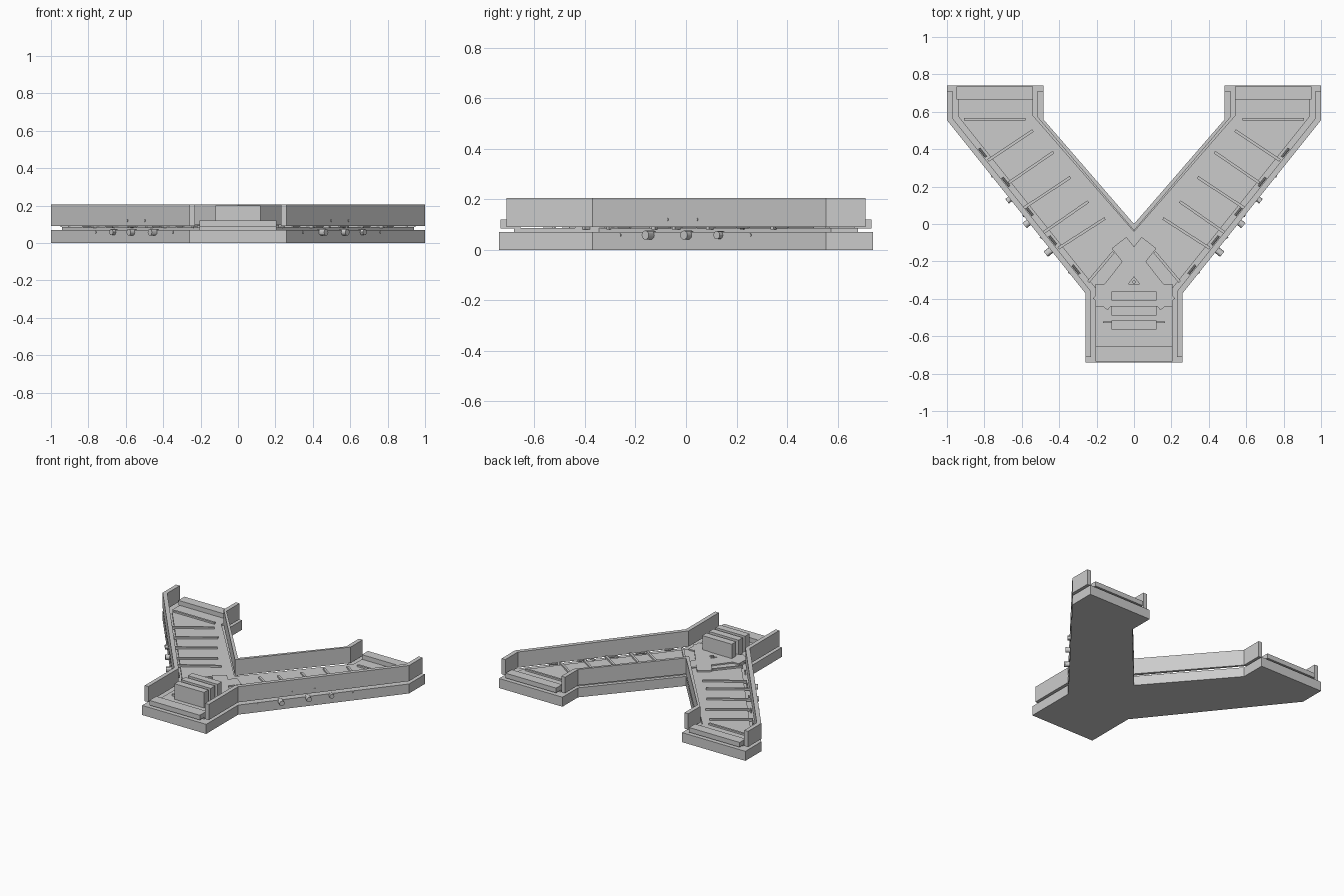
import bpy, bmesh, math
from mathutils import Vector

if "Cube" in bpy.data.objects:
    bpy.data.objects.remove(bpy.data.objects["Cube"])


def prism(name, pts, z0, z1):
    """Extrude a flat outline between two heights."""
    bm = bmesh.new()
    lo = [bm.verts.new((x, y, z0)) for x, y in pts]
    hi = [bm.verts.new((x, y, z1)) for x, y in pts]
    n = len(pts)
    bm.faces.new(lo[::-1])
    bm.faces.new(hi)
    for i in range(n):
        bm.faces.new((lo[i], lo[(i + 1) % n], hi[(i + 1) % n], hi[i]))
    bmesh.ops.recalc_face_normals(bm, faces=bm.faces)
    me = bpy.data.meshes.new(name)
    bm.to_mesh(me)
    bm.free()
    ob = bpy.data.objects.new(name, me)
    bpy.context.collection.objects.link(ob)
    return ob


def box(name, x0, x1, y0, y1, z0, z1):
    return prism(name, [(x0, y0), (x1, y0), (x1, y1), (x0, y1)], z0, z1)


def strip(name, a, b, w, z0, z1):
    """Flat bar of width w from a to b."""
    a, b = Vector(a), Vector(b)
    d = (b - a).normalized()
    n = Vector((-d.y, d.x)) * w / 2
    return prism(name, [tuple(p) for p in (a + n, a - n, b - n, b + n)], z0, z1)


def rod(name, a, b, r, sides=10):
    """Round rod between two points."""
    a, b = Vector(a), Vector(b)
    bpy.ops.mesh.primitive_cylinder_add(vertices=sides, radius=r, depth=(b - a).length,
                                        location=(a + b) / 2)
    ob = bpy.context.object
    ob.name = name
    ob.rotation_euler = (b - a).to_track_quat('Z', 'Y').to_euler()
    bpy.ops.object.shade_smooth_by_angle()
    return ob


def mirrored(half):
    """Complete an outline given its left half."""
    return half + [(-x, y) for x, y in half[::-1] if abs(x) > 1e-6]


# Forked base block
prism("base", mirrored([(-0.26, -0.74), (-0.26, -0.37), (-1, 0.555), (-1, 0.74),
                        (-0.485, 0.74), (-0.485, 0.56), (0, 0.0)]), 0, 0.07)

# Thin floor inset from the base edge
prism("floor", mirrored([(-0.205, -0.68), (-0.205, -0.345), (-0.94, 0.575), (-0.94, 0.68),
                         (-0.54, 0.68), (-0.54, 0.58), (0, -0.04)]), 0.07, 0.086)

# V-shaped inner wall
prism("inner_wall", [(-0.515, 0.71), (-0.485, 0.71), (-0.485, 0.56), (0, 0.0),
                     (0.485, 0.56), (0.485, 0.71), (0.515, 0.71), (0.515, 0.57),
                     (0, -0.035), (-0.515, 0.57)], 0.088, 0.205)

# Junction plate, low stair blocks and entrance step
box("junction_plate", -0.205, 0.205, -0.44, -0.32, 0.08, 0.095)
for i, y in enumerate((-0.54, -0.463, -0.385)):
    box(f"stair_block_{i}", -0.12, 0.12, y - 0.025, y + 0.025, 0.08, 0.2)
box("stair_crossbar", -0.165, 0.165, -0.53, -0.52, 0.08, 0.1)
box("front_step", -0.205, 0.205, -0.735, -0.655, 0.085, 0.12)
rod("centre_stud", (0, -0.31, 0.08), (0, -0.31, 0.105), 0.009, 8)

# Rib ends on the left arm
ribs = [((-0.91, 0.56), (-0.58, 0.56)), ((-0.78, 0.34), (-0.54, 0.50)),
        ((-0.67, 0.22), (-0.43, 0.385)), ((-0.59, 0.085), (-0.34, 0.25)),
        ((-0.49, -0.05), (-0.245, 0.12)), ((-0.405, -0.13), (-0.155, 0.03)),
        ((-0.245, -0.31), (-0.11, -0.15))]

# Unit directions along and out of the outer wall
along = Vector((-0.74, 0.925, 0)).normalized()
out = Vector((-0.925, -0.74, 0)).normalized()
corner = Vector((-0.26, -0.37, 0))

for s, side in ((1, "left"), (-1, "right")):
    def m(p):
        return (p[0] * s,) + tuple(p[1:])

    # Outer wall, floating just above the base
    prism(f"outer_wall_{side}", [m(p) for p in (
        (-0.26, -0.71), (-0.26, -0.37), (-1, 0.555), (-1, 0.71),
        (-0.97, 0.71), (-0.97, 0.565), (-0.23, -0.36), (-0.23, -0.71))], 0.09, 0.205)

    # Arm end step and floor ribs
    x = sorted((-0.95 * s, -0.54 * s))
    box(f"arm_step_{side}", x[0], x[1], 0.665, 0.735, 0.085, 0.12)
    for i, (a, b) in enumerate(ribs):
        strip(f"floor_rib_{side}_{i}", m(a), m(b), 0.015, 0.08, 0.098)

    # Diagonal plate where the arms cross
    strip(f"crossing_plate_{side}", m((-0.08, -0.10)), m((0.18, -0.43)), 0.1,
          0.08, 0.096 + 0.001 * s)

    # Short cable bits along the inside of the outer wall
    for i, t in enumerate((0.1, 0.3, 0.5, 0.7, 0.9)):
        p, q = (corner + along * k - out * 0.04 for k in (t, t + 0.06))
        rod(f"wall_pipe_{side}_{i}", m((p.x, p.y, 0.09)), m((q.x, q.y, 0.09)), 0.006, 8)

    # Round pegs on the base and small studs on the wall
    for i, (t, r, h) in enumerate(((0.14, 0.006, 0.004), (0.295, 0.018, 0.035),
                                   (0.485, 0.018, 0.028), (0.645, 0.016, 0.02),
                                   (0.8, 0.006, 0.004))):
        c = corner + along * t + Vector((0, 0, 0.058))
        rod(f"side_peg_{side}_{i}", m(c - out * 0.02), m(c + out * h), r, 12)
    for i, t in enumerate((0.38, 0.53)):
        c = corner + along * t + Vector((0, 0, 0.12))
        rod(f"wall_stud_{side}_{i}", m(c - out * 0.01), m(c + out * 0.004), 0.006, 8)
